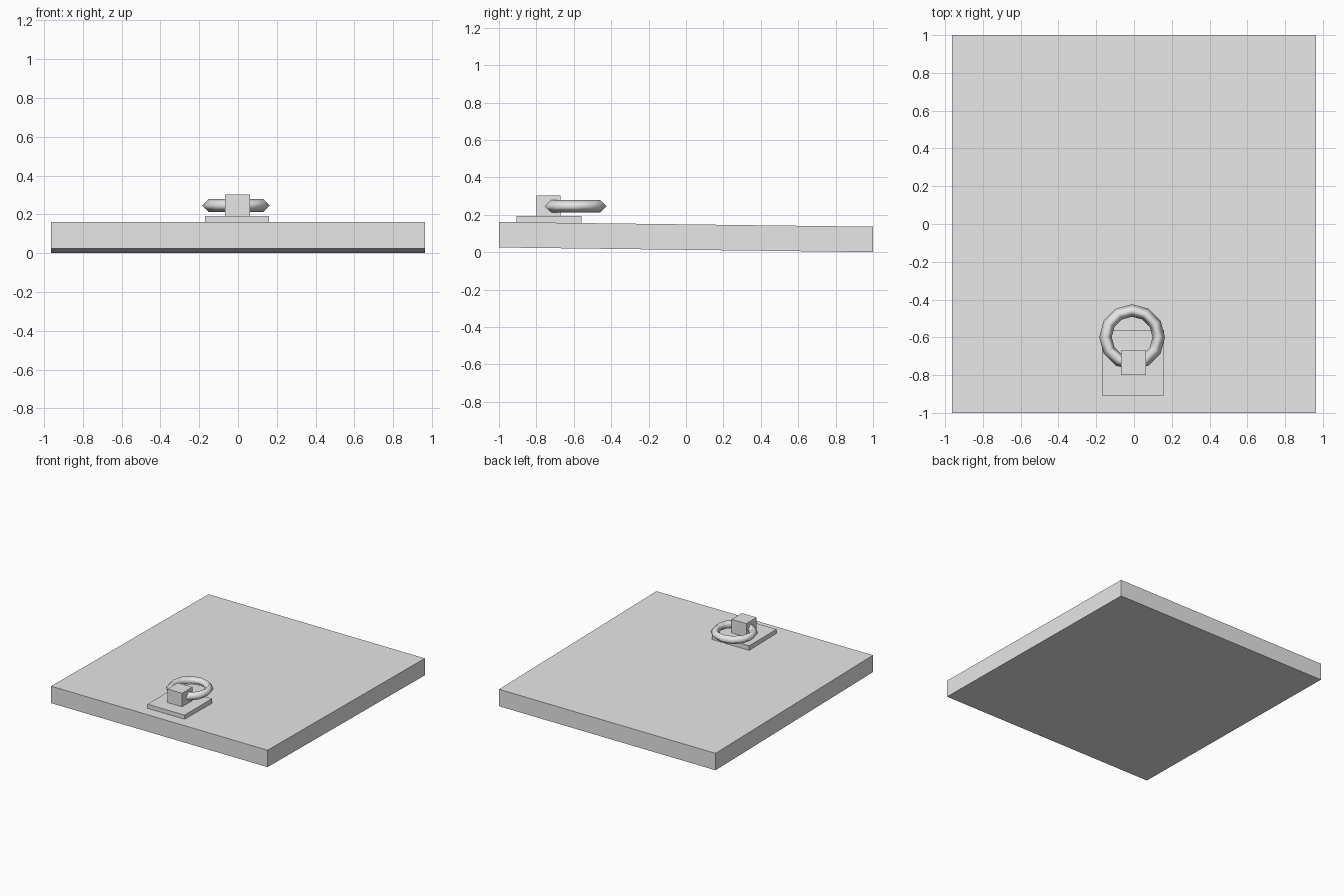
import bpy, math

cube = bpy.data.objects.get("Cube")
if cube:
    bpy.data.objects.remove(cube, do_unlink=True)

# Single stone grey
grey = bpy.data.materials.new("stone_grey")
grey.use_nodes = True
color = (0.8, 0.8, 0.8, 1)
grey.diffuse_color = color
grey.node_tree.nodes["Principled BSDF"].inputs["Base Color"].default_value = color


def box(name, x, y, z):
    """Box spanning the (min, max) pairs on each axis."""
    spans = (x, y, z)
    bpy.ops.mesh.primitive_cube_add(size=1, location=[sum(s) / 2 for s in spans])
    obj = bpy.context.object
    obj.name = name
    obj.scale = [s[1] - s[0] for s in spans]
    bpy.ops.object.transform_apply(location=True, scale=True)
    obj.data.materials.append(grey)
    return obj


# Slab, sinking slightly towards the back
slab = box("slab", (-0.963, 0.963), (-1, 1), (0, 0.136))
for v in slab.data.vertices:
    v.co.z += 0.0125 * (1 - v.co.y)

# Handle mount
box("mount_plate", (-0.17, 0.16), (-0.907, -0.56), (0.15, 0.193))
box("ring_holder", (-0.068, 0.063), (-0.8, -0.67), (0.19, 0.302))

# Pull ring lying flat, with a four-sided section
bpy.ops.mesh.primitive_torus_add(
    location=(-0.01, -0.599, 0.246), major_segments=12, minor_segments=4,
    major_radius=0.141, minor_radius=0.033)
ring = bpy.context.object
ring.name = "pull_ring"
ring.data.materials.append(grey)
bpy.ops.object.shade_smooth()
